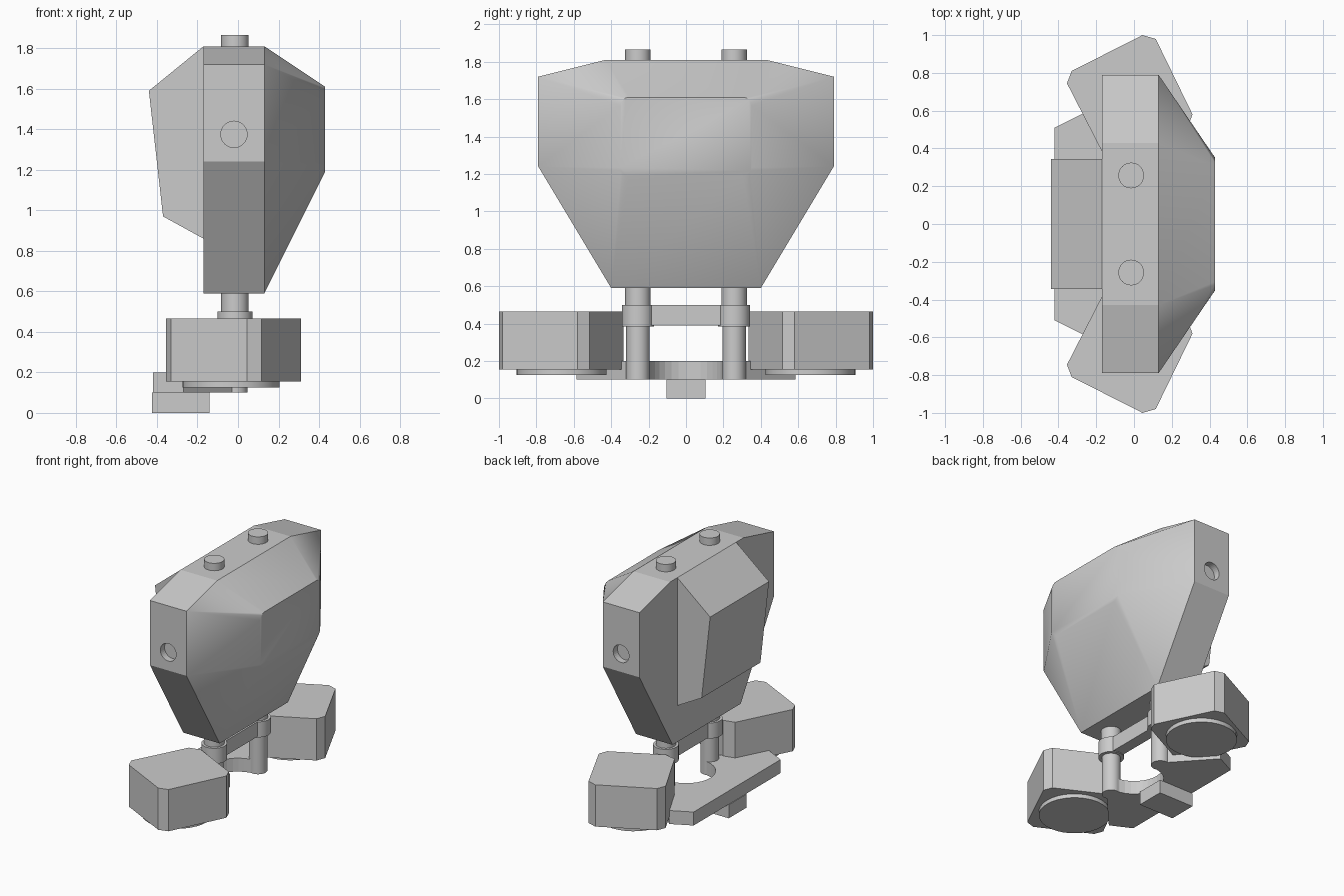
import bpy, bmesh, math
from mathutils import Vector

if "Cube" in bpy.data.objects:
    bpy.data.objects.remove(bpy.data.objects["Cube"])

grey = bpy.data.materials.new("plain_grey")
grey.use_nodes = True
COLOUR = (0.6, 0.6, 0.6, 1)
grey.diffuse_color = COLOUR
grey.node_tree.nodes["Principled BSDF"].inputs["Base Color"].default_value = COLOUR


def finish(name, bm, smooth=None):
    bmesh.ops.recalc_face_normals(bm, faces=bm.faces)
    mesh = bpy.data.meshes.new(name)
    bm.to_mesh(mesh)
    bm.free()
    mesh.materials.append(grey)
    ob = bpy.data.objects.new(name, mesh)
    bpy.context.collection.objects.link(ob)
    bpy.ops.object.select_all(action='DESELECT')
    bpy.context.view_layer.objects.active = ob
    ob.select_set(True)
    if smooth:
        bpy.ops.object.shade_smooth_by_angle(angle=math.radians(smooth))
    return ob


def prism(name, outline, lo, hi, axis):
    """Extrude a flat outline between lo and hi along an axis."""
    place = {'X': lambda a, b, h: (h, a, b),
             'Y': lambda a, b, h: (a, h, b),
             'Z': lambda a, b, h: (a, b, h)}[axis]
    bm = bmesh.new()
    face = bm.faces.new([bm.verts.new(place(a, b, lo)) for a, b in outline])
    ext = bmesh.ops.extrude_face_region(bm, geom=[face])
    shift = Vector(place(0, 0, hi - lo))
    bmesh.ops.translate(bm, vec=shift,
                        verts=[v for v in ext["geom"] if isinstance(v, bmesh.types.BMVert)])
    return finish(name, bm)


def box(name, x0, x1, y, z0, z1):
    return prism(name, [(x0, -y), (x1, -y), (x1, y), (x0, y)], z0, z1, 'Z')


def cylinder(name, x, y, r, z0, z1):
    ring = [(x + r * math.cos(i * math.tau / 32), y + r * math.sin(i * math.tau / 32))
            for i in range(32)]
    ob = prism(name, ring, z0, z1, 'Z')
    bpy.ops.object.shade_smooth_by_angle(angle=math.radians(35))
    return ob


def mirrored(half):
    return half + [(-a, b) for a, b in reversed(half)]


# Body slab with a round recess in each end
profile = mirrored([(0.40, 0.59), (0.79, 1.24), (0.79, 1.72), (0.43, 1.81)])
slab = prism("body_slab", profile, -0.17, 0.13, 'X')
for side in (-1, 1):
    ring = [(-0.02 + 0.065 * math.cos(i * math.tau / 32),
             1.375 + 0.065 * math.sin(i * math.tau / 32)) for i in range(32)]
    cutter = prism("recess_cutter", ring, side * 0.74, side * 0.9, 'Y')
    bpy.context.view_layer.objects.active = slab
    mod = slab.modifiers.new("recess", 'BOOLEAN')
    mod.operation = 'DIFFERENCE'
    mod.object = cutter
    bpy.ops.object.modifier_apply(modifier=mod.name)
    bpy.data.objects.remove(cutter)

# Faceted bulge reaching from the slab to a rounded panel
bm = bmesh.new()
for y, z in profile:
    bm.verts.new((0.13, y, z))
R = 0.045
for k, (sy, sz) in enumerate([(1, 1), (-1, 1), (-1, -1), (1, -1)]):
    for j in range(5):
        a = math.radians(90 * k + 22.5 * j)
        bm.verts.new((0.43, sy * (0.35 - R) + R * math.cos(a),
                      1.40 + sz * (0.21 - R) + R * math.sin(a)))
bmesh.ops.convex_hull(bm, input=bm.verts)
back = [f for f in bm.faces if all(v.co.x < 0.14 for v in f.verts)]
bmesh.ops.delete(bm, geom=back, context='FACES_ONLY')
bmesh.ops.dissolve_limit(bm, angle_limit=0.01, verts=bm.verts, edges=bm.edges)
finish("body_bulge", bm, 35)

# Box on the opposite side of the slab
prism("side_box", [(-0.17, 1.81), (-0.44, 1.59), (-0.37, 0.97), (-0.17, 0.86)],
      -0.345, 0.345, 'Y')

# Base plate with a curved notch between the posts, and the tab below it
arm = [(-0.42, 0.51), (-0.27, 0.585), (-0.03, 0.32), (0.0, 0.20)]
arc = [(-0.20 * math.cos(t * math.pi / 16), 0.20 * math.sin(t * math.pi / 16))
       for t in range(7, -8, -1)]
prism("base_plate", arm + arc + [(x, -y) for x, y in reversed(arm)], 0.10, 0.20, 'Z')
box("base_tab", -0.425, -0.14, 0.105, 0.0, 0.10)
box("cross_bar", -0.055, 0.03, 0.22, 0.39, 0.50)

# Posts, collars, feet and foot pads on both ends
foot = [(0.045, 1.0), (0.115, 0.98), (0.31, 0.58), (0.285, 0.515),
        (-0.07, 0.335), (-0.155, 0.355), (-0.355, 0.745), (-0.33, 0.81)]
for side, end in ((-1, "front"), (1, "back")):
    y = side * 0.257
    cylinder(end + "_post", -0.015, y, 0.0625, 0.10, 0.45)
    cylinder(end + "_collar", -0.015, y, 0.0865, 0.385, 0.50)
    cylinder(end + "_post_top", -0.015, y, 0.068, 0.45, 1.865)
    prism(end + "_foot", [(a, side * b) for a, b in foot], 0.155, 0.465, 'Z')
    cylinder(end + "_foot_pad", -0.035, side * 0.665, 0.24, 0.125, 0.156)
